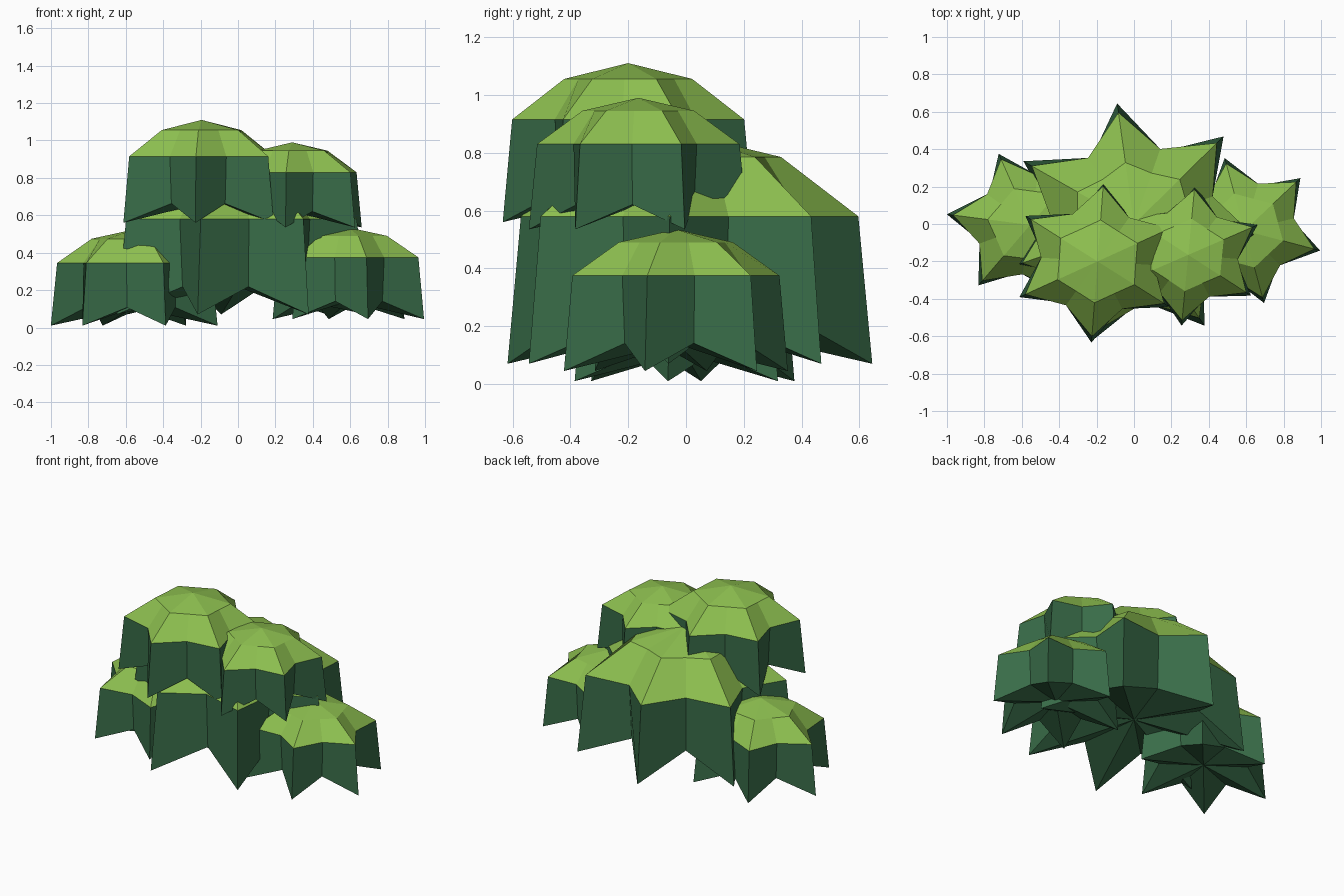
import bpy, bmesh
from math import sin, cos, pi, radians

if "Cube" in bpy.data.objects:
    bpy.data.objects.remove(bpy.data.objects["Cube"])


def material(name, rgb):
    m = bpy.data.materials.new(name)
    m.diffuse_color = (*rgb, 1)
    m.use_nodes = True
    m.node_tree.nodes["Principled BSDF"].inputs["Base Color"].default_value = m.diffuse_color
    return m


LIGHT = material("leaf_light", (0.27, 0.53, 0.08))
DARK = material("leaf_dark", (0.04, 0.15, 0.065))


def clump(name, centre, radii, points, turn, apex, rim, tip):
    """Star-shaped leaf clump: light faceted cap over a flared dark skirt."""
    bm = bmesh.new()
    crown = rim + 0.72 * (apex - rim)
    valley_z = tip + 0.29 * (rim - tip)

    def star(outer, inner, z_outer, z_inner):
        ring = []
        for i in range(points * 2):
            a = radians(turn) + pi * i / points
            r, z = (inner, z_inner) if i % 2 else (outer, z_outer)
            ring.append(bm.verts.new((centre[0] + radii[0] * r * cos(a),
                                      centre[1] + radii[1] * r * sin(a), z)))
        return ring

    top = bm.verts.new((*centre, apex))
    bottom = bm.verts.new((*centre, valley_z))
    rings = [star(0.51, 0.44, crown, crown),
             star(0.925, 0.65, rim, rim),
             star(1.0, 0.62, tip, valley_z)]
    n = points * 2
    for i in range(n):
        j = (i + 1) % n
        bm.faces.new((top, rings[0][i], rings[0][j]))
        for k, (a, b) in enumerate(zip(rings, rings[1:])):
            bm.faces.new((a[i], b[i], b[j], a[j])).material_index = k
        bm.faces.new((bottom, rings[2][j], rings[2][i])).material_index = 1
    bmesh.ops.recalc_face_normals(bm, faces=bm.faces)
    me = bpy.data.meshes.new(name)
    bm.to_mesh(me)
    bm.free()
    me.materials.append(LIGHT)
    me.materials.append(DARK)
    ob = bpy.data.objects.new(name, me)
    bpy.context.collection.objects.link(ob)


# Large central clump, two upper clumps, two low side clumps
clump("middle_clump", (0.0, 0.0), (0.69, 0.65), 7, 97.5, 0.865, 0.58, 0.07)
clump("upper_left_clump", (-0.195, -0.2), (0.465, 0.435), 6, 26, 1.11, 0.915, 0.56)
clump("upper_right_clump", (0.29, -0.165), (0.41, 0.38), 6, 25, 0.99, 0.83, 0.535)
clump("low_left_clump", (-0.555, -0.005), (0.45, 0.41), 6, 172, 0.525, 0.345, 0.01)
clump("low_right_clump", (0.59, -0.035), (0.42, 0.4), 6, -15.5, 0.535, 0.375, 0.045)
